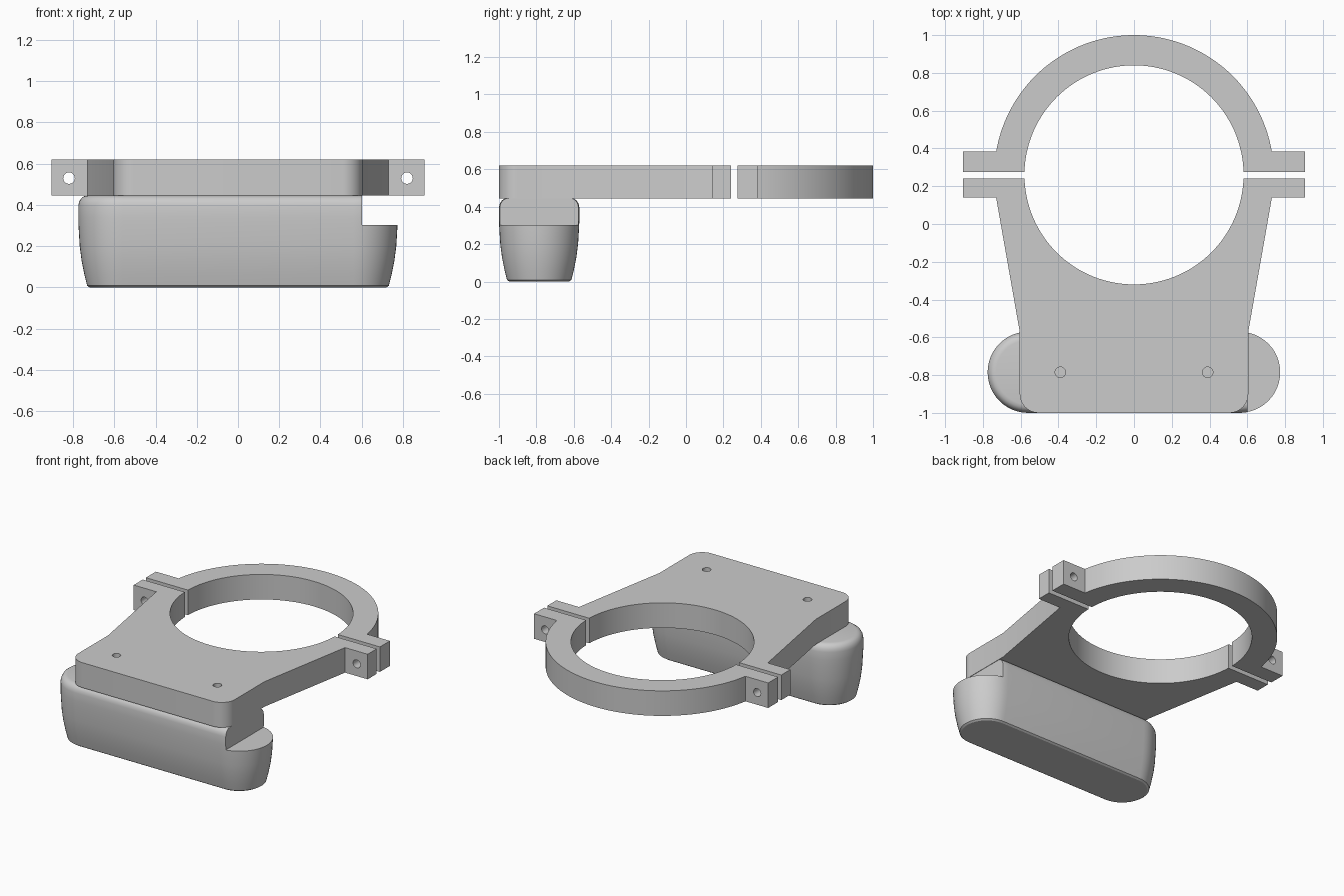
import bpy, bmesh
from math import sin, cos, pi, asin, radians
from mathutils import Matrix

cube = bpy.data.objects.get("Cube")
if cube:
    bpy.data.objects.remove(cube, do_unlink=True)

grey = bpy.data.materials.new("plain grey")
grey.use_nodes = True
grey.diffuse_color = (0.6, 0.6, 0.6, 1)
grey.node_tree.nodes["Principled BSDF"].inputs["Base Color"].default_value = (0.6, 0.6, 0.6, 1)

BOTTOM, TOP = 0.445, 0.62          # clamp plate heights
CENTRE, INNER, OUTER = 0.26, 0.58, 0.74
TAB = 0.905                        # reach of the bolt tabs


def finish(name, bm):
    bmesh.ops.recalc_face_normals(bm, faces=bm.faces)
    mesh = bpy.data.meshes.new(name)
    bm.to_mesh(mesh)
    bm.free()
    mesh.materials.append(grey)
    obj = bpy.data.objects.new(name, mesh)
    bpy.context.collection.objects.link(obj)
    return obj


def arc(cx, cy, r, start, end, steps):
    angles = [start + (end - start) * i / steps for i in range(steps + 1)]
    return [(cx + r * cos(a), cy + r * sin(a)) for a in angles]


def extrude_outline(name, points, z0, z1):
    bm = bmesh.new()
    face = bm.faces.new([bm.verts.new((x, y, z0)) for x, y in points])
    new = bmesh.ops.extrude_face_region(bm, geom=[face])["geom"]
    verts = [v for v in new if isinstance(v, bmesh.types.BMVert)]
    bmesh.ops.translate(bm, verts=verts, vec=(0, 0, z1 - z0))
    return finish(name, bm)


def cylinder(r, depth, matrix):
    bm = bmesh.new()
    bmesh.ops.create_cone(bm, cap_ends=True, segments=24, radius1=r, radius2=r,
                          depth=depth, matrix=matrix)
    return finish("hole_cutter", bm)


def box(size, centre):
    bm = bmesh.new()
    bmesh.ops.create_cube(bm, size=1, matrix=Matrix.Translation(centre) @ Matrix.Diagonal((*size, 1)))
    return finish("notch_cutter", bm)


def activate(obj):
    bpy.ops.object.select_all(action='DESELECT')
    obj.select_set(True)
    bpy.context.view_layer.objects.active = obj


def cut(obj, cutter):
    cutter.hide_render = True
    mod = obj.modifiers.new("cut", 'BOOLEAN')
    mod.operation, mod.solver, mod.object = 'DIFFERENCE', 'EXACT', cutter
    activate(obj)
    bpy.ops.object.modifier_apply(modifier=mod.name)
    bpy.data.objects.remove(cutter, do_unlink=True)


# Rear half of the clamp: half ring with a tab on each side
gap_y, tab_y = 0.275, 0.385
a_out = asin((tab_y - CENTRE) / OUTER)
a_in = asin((gap_y - CENTRE) / INNER)
outline = arc(0, CENTRE, OUTER, a_out, pi - a_out, 64)
outline += [(-TAB, tab_y), (-TAB, gap_y)]
outline += arc(0, CENTRE, INNER, pi - a_in, a_in, 64)
outline += [(TAB, gap_y), (TAB, tab_y)]
rear_clamp = extrude_outline("rear_clamp", outline, BOTTOM, TOP)

# Front half of the clamp: tabs, half bore, tapered plate with rounded corners
gap_y, tab_y = 0.24, 0.14
a_in = asin((CENTRE - gap_y) / INNER)
side, corner = 0.605, 0.1
outline = arc(0, CENTRE, INNER, -a_in, a_in - pi, 64)
outline += [(-TAB, gap_y), (-TAB, tab_y), (-0.73, tab_y), (-side, -0.57)]
outline += arc(corner - side, corner - 1, corner, pi, 1.5 * pi, 10)
outline += arc(side - corner, corner - 1, corner, -pi / 2, 0, 10)
outline += [(side, -0.57), (0.73, tab_y), (TAB, tab_y), (TAB, gap_y)]
front_clamp = extrude_outline("front_clamp_plate", outline, BOTTOM, TOP)

# Bolt holes through the tabs and blind screw holes in the plate
for sx in (-1, 1):
    for part in (rear_clamp, front_clamp):
        cut(part, cylinder(0.028, 1, Matrix.Translation((sx * 0.82, 0.26, 0.53))
                           @ Matrix.Rotation(pi / 2, 4, 'X')))
    cut(front_clamp, cylinder(0.028, 0.2, Matrix.Translation((sx * 0.39, -0.785, TOP))))

# Handle: stadium-shaped rings lofted along a (inset, height) profile
profile = [(0.055, 0), (0.043, 0.008), (0.03, 0.06), (0.016, 0.13), (0.007, 0.2),
           (0.001, 0.3), (0, 0.34), (0, 0.395), (0.004, 0.415), (0.014, 0.432),
           (0.028, 0.442), (0.045, BOTTOM)]
bm = bmesh.new()
rings = []
for inset, z in profile:
    r = 0.215 - inset
    pts = arc(0.56, -0.785, r, -pi / 2, pi / 2, 24) + arc(-0.56, -0.785, r, pi / 2, 1.5 * pi, 24)
    rings.append([bm.verts.new((x, y, z)) for x, y in pts])
for low, high in zip(rings, rings[1:]):
    for i in range(len(low)):
        j = (i + 1) % len(low)
        bm.faces.new((low[i], low[j], high[j], high[i]))
bm.faces.new(rings[0])
bm.faces.new(rings[-1])
handle = finish("handle", bm)

# Notch in the left end of the handle
cut(handle, box((0.4, 1, 0.4), (0.802, -0.785, 0.503)))

for part in (rear_clamp, front_clamp, handle):
    activate(part)
    bpy.ops.object.shade_smooth_by_angle(angle=radians(30))
